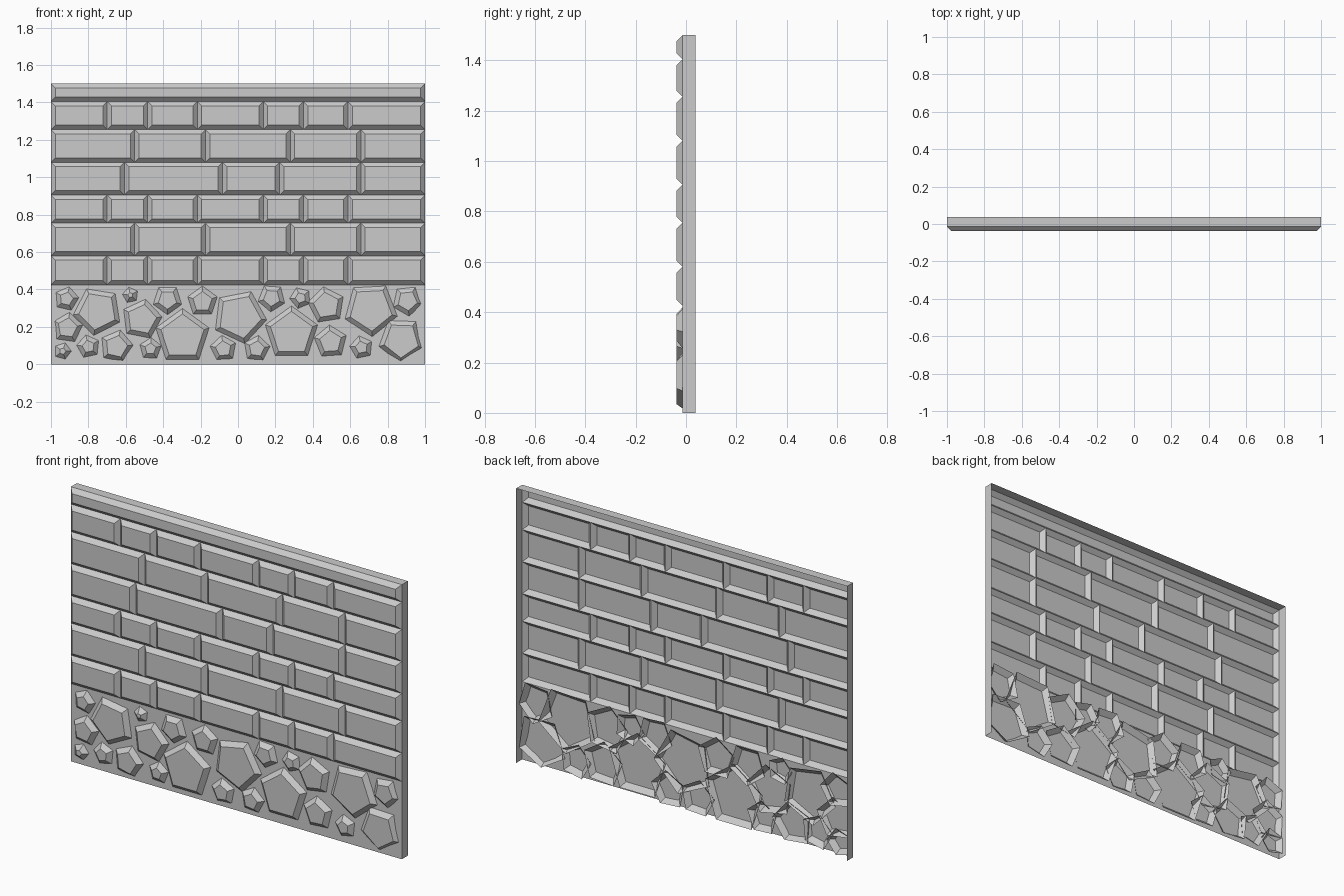
import bpy, bmesh, math

if "Cube" in bpy.data.objects:
    bpy.data.objects.remove(bpy.data.objects["Cube"])

FRONT, PLANE, BACK = -0.037, -0.014, 0.037   # depth levels of the panel
HEIGHT = 1.5


def finish(name, bm):
    mesh = bpy.data.meshes.new(name)
    bm.to_mesh(mesh)
    bm.free()
    ob = bpy.data.objects.new(name, mesh)
    bpy.context.collection.objects.link(ob)
    return ob


def tapered(bm, base, base_y, face):
    """Open-backed relief block: base outline (counter-clockwise seen from the front), smaller front face."""
    b = [bm.verts.new((x, base_y, z)) for x, z in base]
    f = [bm.verts.new((x, FRONT, z)) for x, z in face]
    bm.faces.new(f)
    n = len(b)
    for i in range(n):
        j = (i + 1) % n
        bm.faces.new((b[i], b[j], f[j], f[i]))


def rect(x0, x1, z0, z1, inset=0.0):
    return [(x0 + inset, z0 + inset), (x1 - inset, z0 + inset),
            (x1 - inset, z1 - inset), (x0 + inset, z1 - inset)]


def pentagon(x, z, r, deg):
    return [(x + r * math.cos(math.radians(deg + 72 * k)),
             z + r * math.sin(math.radians(deg + 72 * k))) for k in range(5)]


# Frame: two side walls and the top, open at the back and underneath
bm = bmesh.new()
for quad in (
    [(1, PLANE, 0), (1, BACK, 0), (1, BACK, HEIGHT), (1, PLANE, HEIGHT)],
    [(-1, BACK, 0), (-1, PLANE, 0), (-1, PLANE, HEIGHT), (-1, BACK, HEIGHT)],
    [(-1, PLANE, HEIGHT), (1, PLANE, HEIGHT), (1, BACK, HEIGHT), (-1, BACK, HEIGHT)],
):
    bm.faces.new([bm.verts.new(p) for p in quad])
bmesh.ops.remove_doubles(bm, verts=bm.verts, dist=1e-5)
finish("wall_frame", bm)

# Mortar panel behind the stones
bm = bmesh.new()
bm.faces.new([bm.verts.new((x, PLANE, z)) for x, z in rect(-1, 1, 0, 0.425)])
finish("mortar_panel", bm)

# Brick courses and the cap
A = [-0.70, -0.483, -0.217, 0.136, 0.35, 0.588]
B = [-0.553, -0.174, 0.28, 0.657]
C = [-0.607, -0.083, 0.222, 0.657]
levels = [0.425, 0.58, 0.755, 0.905, 1.08, 1.255, 1.405, HEIGHT]
for i, joints in enumerate([A, B, A, C, B, A, []]):
    bm = bmesh.new()
    xs = [-1] + joints + [1]
    for x0, x1 in zip(xs, xs[1:]):
        z0, z1 = levels[i], levels[i + 1]
        tapered(bm, rect(x0, x1, z0, z1), PLANE, rect(x0, x1, z0, z1, 0.023))
    finish("wall_cap" if not joints else f"brick_course_{i + 1}", bm)

# Five-sided stones: x, z, radius at the mortar, rotation in degrees
stones = [
    (-.917, .35, .066, 5), (-.75, .285, .132, 45), (-.575, .37, .043, 30),
    (-.515, .24, .11, 7), (-.377, .345, .08, 54), (-.19, .335, .083, 18),
    (.008, .255, .147, 65), (.18, .355, .075, 50), (.334, .355, .058, 40),
    (.473, .315, .1, 27), (.71, .295, .147, 57), (.906, .34, .083, 60),
    (-.912, .195, .083, 10), (-.938, .07, .047, 0), (-.8, .095, .063, 30),
    (-.65, .095, .09, 5), (-.468, .083, .06, 15), (-.297, .148, .15, 18),
    (-.078, .083, .072, 25), (.1, .083, .072, 10), (.286, .165, .147, 18),
    (.495, .12, .09, 22), (.66, .09, .063, 30), (.874, .13, .125, 52),
]
BURIED = 0.012   # the stones run through the mortar to this depth
bm = bmesh.new()
for x, z, r, deg in stones:
    base = [(min(max(px, -1), 1), max(pz, 0)) for px, pz in pentagon(x, z, r + 0.033, deg)]
    tapered(bm, base, BURIED, pentagon(x, z, r - 0.029, deg))
finish("stone_base", bm)
